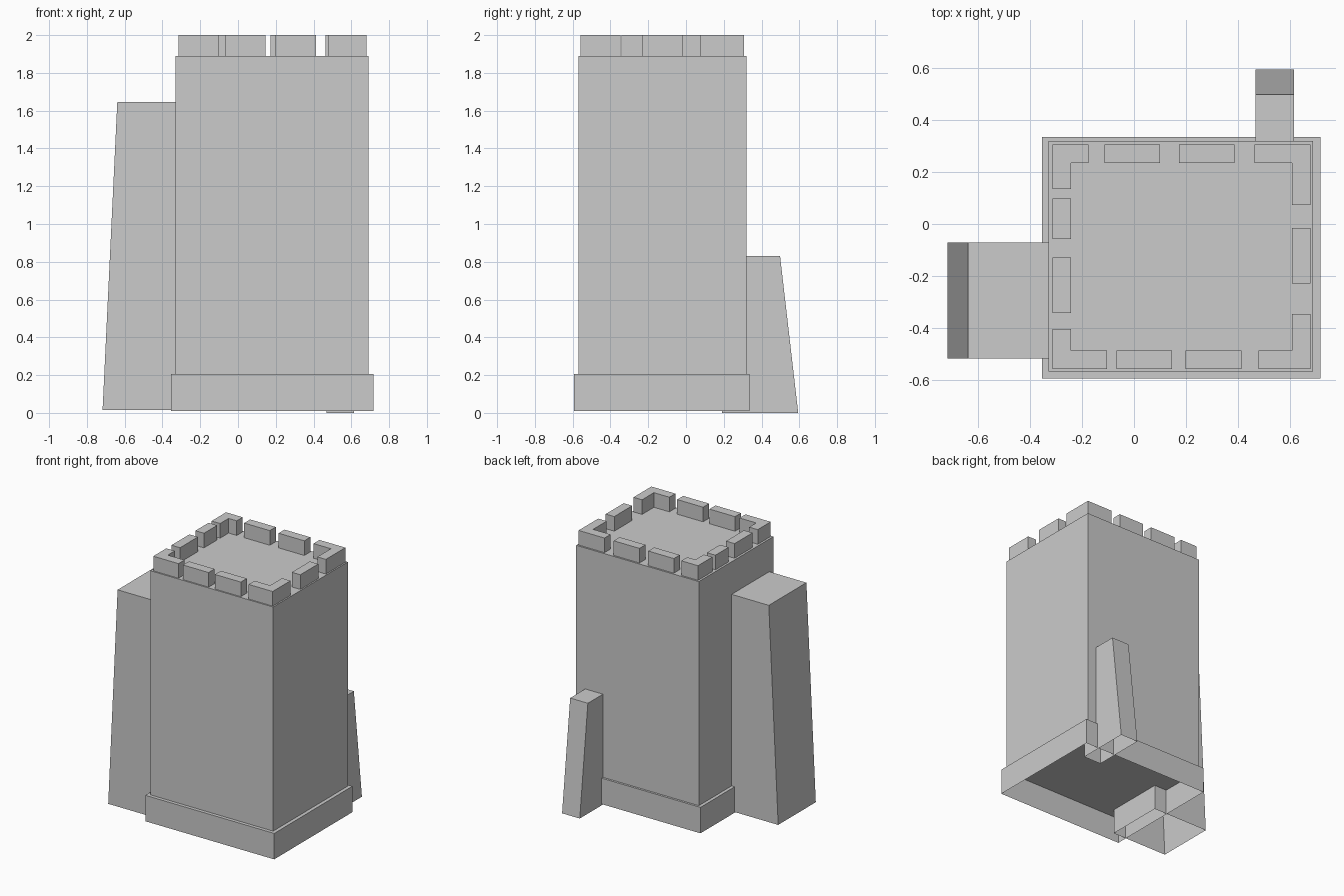
import bpy
import bmesh

if "Cube" in bpy.data.objects:
    bpy.data.objects.remove(bpy.data.objects["Cube"], do_unlink=True)

GREY = 0.6
stone = bpy.data.materials.new("grey_stone")
stone.use_nodes = True
stone.diffuse_color = (GREY, GREY, GREY, 1)
stone.node_tree.nodes["Principled BSDF"].inputs["Base Color"].default_value = (GREY, GREY, GREY, 1)


def rect(x0, x1, y0, y1):
    return [(x0, y0), (x1, y0), (x1, y1), (x0, y1)]


def loft(name, bottom, top, z0, z1, open_bottom=False):
    """Join two outlines at different heights with flat walls and caps."""
    bm = bmesh.new()
    low = [bm.verts.new((x, y, z0)) for x, y in bottom]
    high = [bm.verts.new((x, y, z1)) for x, y in top]
    n = len(low)
    for i in range(n):
        j = (i + 1) % n
        bm.faces.new((low[i], low[j], high[j], high[i]))
    bm.faces.new(high)
    if not open_bottom:
        bm.faces.new(low[::-1])
    mesh = bpy.data.meshes.new(name)
    bm.to_mesh(mesh)
    bm.free()
    mesh.materials.append(stone)
    obj = bpy.data.objects.new(name, mesh)
    bpy.context.collection.objects.link(obj)


def prism(name, outline, z0, z1, open_bottom=False):
    loft(name, outline, outline, z0, z1, open_bottom)


# Hollow plinth and tower body
BASE, LEDGE, ROOF, TOP = 0.01, 0.205, 1.89, 2.0
prism("plinth", rect(-0.355, 0.717, -0.594, 0.335), BASE, LEDGE, True)
prism("tower_body", rect(-0.33, 0.69, -0.568, 0.319), LEDGE, ROOF, True)

# Tapered buttresses, open underneath
loft("side_buttress", rect(-0.717, -0.25, -0.518, -0.071),
     rect(-0.639, -0.25, -0.518, -0.071), 0.015, 1.645, True)
loft("back_buttress", rect(0.468, 0.615, 0.19, 0.594),
     rect(0.468, 0.615, 0.19, 0.498), 0, 0.83, True)

# Straight merlons along each edge of the roof
X0, X1, Y0, Y1, T = -0.314, 0.679, -0.558, 0.306, 0.071
for i, (a, b) in enumerate([(-0.113, 0.1), (0.173, 0.387)]):
    prism(f"back_merlon_{i}", rect(a, b, Y1 - T, Y1), ROOF, TOP)
for i, (a, b) in enumerate([(-0.067, 0.146), (0.199, 0.414)]):
    prism(f"front_merlon_{i}", rect(a, b, Y0, Y0 + T), ROOF, TOP)
for i, (a, b) in enumerate([(-0.342, -0.129), (-0.057, 0.099)]):
    prism(f"right_merlon_{i}", rect(X0, X0 + T, a, b), ROOF, TOP)
prism("left_merlon", rect(X1 - T, X1, -0.229, -0.016), ROOF, TOP)


# L-shaped corner merlons
def corner(name, x, y, end_x, end_y):
    sx = 1 if end_x > x else -1
    sy = 1 if end_y > y else -1
    ix, iy = x + sx * T, y + sy * T
    pts = [(x, y), (end_x, y), (end_x, iy), (ix, iy), (ix, end_y), (x, end_y)]
    prism(name, pts if sx * sy > 0 else pts[::-1], ROOF, TOP)


corner("back_right_corner_merlon", X0, Y1, -0.175, 0.135)
corner("back_left_corner_merlon", X1, Y1, 0.464, 0.074)
corner("front_right_corner_merlon", X0, Y0, -0.104, -0.404)
corner("front_left_corner_merlon", X1, Y0, 0.479, -0.346)
